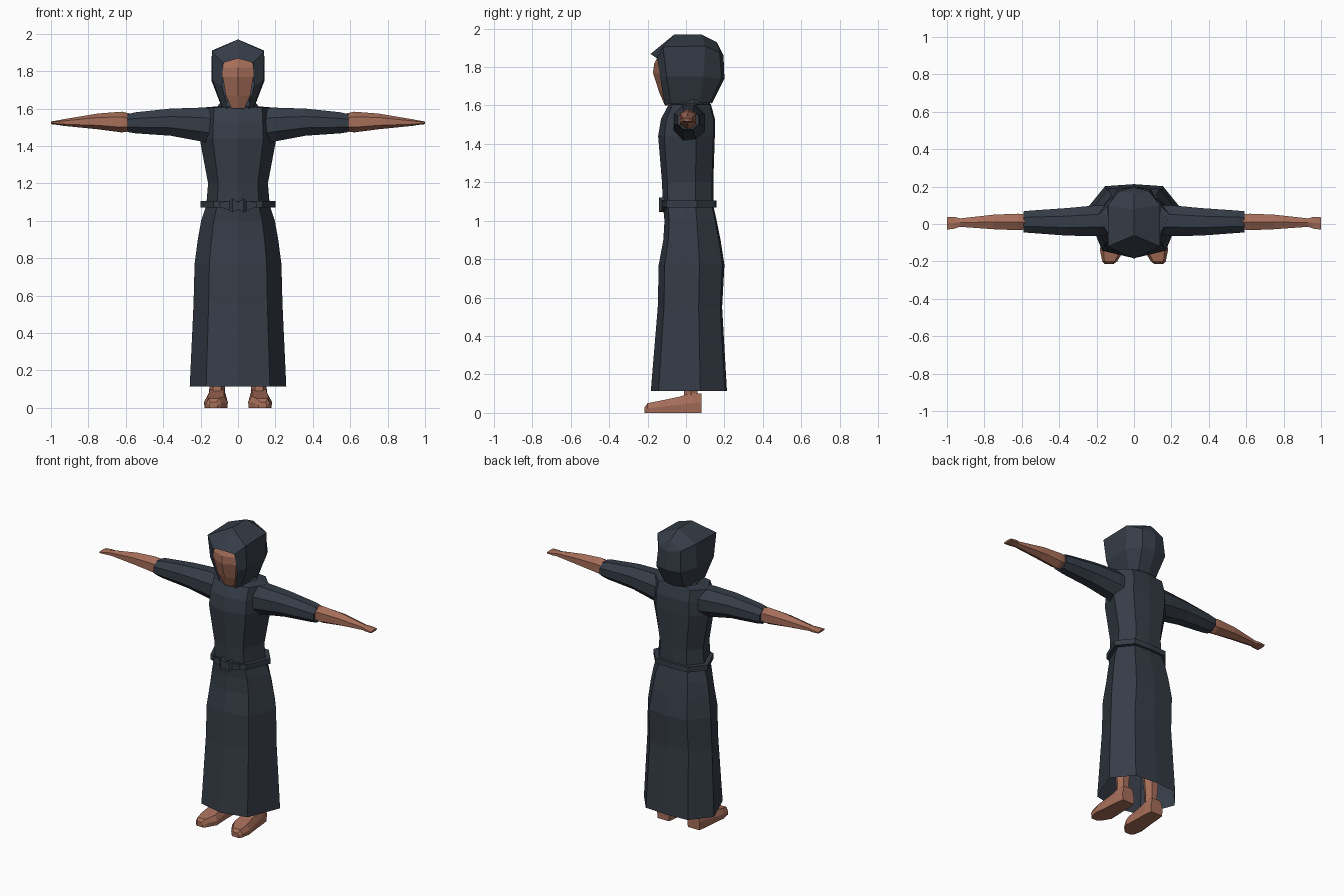
import bpy, bmesh, math

cube = bpy.data.objects.get("Cube")
if cube:
    bpy.data.objects.remove(cube)


def material(name, rgb):
    m = bpy.data.materials.new(name)
    m.use_nodes = True
    m.diffuse_color = (*rgb, 1)
    bsdf = next(n for n in m.node_tree.nodes if n.type == 'BSDF_PRINCIPLED')
    bsdf.inputs["Base Color"].default_value = (*rgb, 1)
    bsdf.inputs["Roughness"].default_value = 0.9
    return m


CLOTH = material("dark slate cloth", (0.036, 0.046, 0.063))
SKIN = material("brown skin", (0.38, 0.155, 0.10))


def loft(name, rings, mat, closed=True, caps=False, loop=False, mirror=False):
    """Skin a list of equally long point rings with flat faces."""
    bm = bmesh.new()
    rows = [[bm.verts.new(p) for p in ring] for ring in rings]
    n = len(rows[0])
    pairs = list(zip(rows, rows[1:])) + ([(rows[-1], rows[0])] if loop else [])
    for a, b in pairs:
        for i in range(n if closed else n - 1):
            j = (i + 1) % n
            bm.faces.new((a[i], a[j], b[j], b[i]))
    if caps:
        bm.faces.new(rows[0])
        bm.faces.new(rows[-1])
    bmesh.ops.remove_doubles(bm, verts=bm.verts, dist=0.0005)
    bmesh.ops.recalc_face_normals(bm, faces=bm.faces)
    me = bpy.data.meshes.new(name)
    bm.to_mesh(me)
    bm.free()
    me.materials.append(mat)
    ob = bpy.data.objects.new(name, me)
    bpy.context.scene.collection.objects.link(ob)
    if mirror:
        mod = ob.modifiers.new("Mirror", 'MIRROR')
        mod.use_clip = True
    return ob


def body_ring(z, w, front, back, corner=0.78):
    """Eight-sided robe section with a centre line front and back."""
    half = [(0.66 * w, front * corner), (w, 0.35 * back), (0.6 * w, 0.95 * back)]
    pts = [(0, front)] + half + [(0, back)] + [(-x, y) for x, y in reversed(half)]
    return [(x, y, z) for x, y in pts]


def limb_ring(x, y0, y1, z0, z1, n=8):
    """Section across an arm, given by its limits in y and z."""
    k = 0.5 / math.cos(math.pi / n)
    ring = []
    for i in range(n):
        a = 2 * math.pi * (i + 0.5) / n
        ring.append((x, (y0 + y1) / 2 + (y1 - y0) * k * math.cos(a),
                     (z0 + z1) / 2 + (z1 - z0) * k * math.sin(a)))
    return ring


# Robe: open hem, waist, chest, shoulders and collar
robe = [(0.115, 0.258, -0.183, 0.213), (0.55, 0.238, -0.147, 0.188),
        (0.77, 0.232, -0.142, 0.2), (0.9, 0.215, -0.118, 0.18),
        (1.0, 0.197, -0.112, 0.16), (1.08, 0.17, -0.12, 0.142),
        (1.2, 0.16, -0.125, 0.142), (1.44, 0.205, -0.145, 0.15),
        (1.53, 0.2, -0.13, 0.15), (1.605, 0.195, -0.09, 0.13),
        (1.612, 0.11, -0.08, 0.125), (1.67, 0.065, -0.06, 0.11)]
loft("robe", [body_ring(*r) for r in robe], CLOTH)

# Belt band and its knot
loft("belt", [body_ring(1.07, 0.165, -0.11, 0.13), body_ring(1.07, 0.2, -0.13, 0.16),
              body_ring(1.105, 0.2, -0.13, 0.16), body_ring(1.105, 0.165, -0.11, 0.13)],
     CLOTH, loop=True)


def knot_ring(x, z0, z1, y):
    return [(x, y, z0), (x, y, z1), (x, -0.1, z1), (x, -0.1, z0)]


loft("belt_knot", [knot_ring(0, 1.06, 1.1, -0.14), knot_ring(0.03, 1.045, 1.12, -0.14),
                   knot_ring(0.045, 1.055, 1.105, -0.125), knot_ring(0.1, 1.075, 1.1, -0.122)],
     CLOTH, mirror=True)

# Sleeves
sleeve = [(0.1, -0.06, 0.1, 1.4, 1.603), (0.2, -0.065, 0.1, 1.425, 1.605),
          (0.36, -0.062, 0.085, 1.455, 1.6), (0.55, -0.048, 0.072, 1.468, 1.58),
          (0.59, -0.045, 0.068, 1.475, 1.57)]
loft("sleeves", [limb_ring(*s) for s in sleeve], CLOTH, caps=True, mirror=True)

# Forearms with flattened hands
arm = [(0.54, -0.025, 0.05, 1.49, 1.56), (0.62, -0.033, 0.055, 1.48, 1.576),
       (0.75, -0.028, 0.05, 1.495, 1.568), (0.93, -0.015, 0.03, 1.51, 1.541),
       (0.96, -0.025, 0.038, 1.514, 1.536), (1.0, -0.03, 0.036, 1.518, 1.53)]
loft("arms", [limb_ring(*a, n=6) for a in arm], SKIN, caps=True, mirror=True)

# Hood: arches from the face opening to the back, half then mirrored
hood = [
    [(0.055, -0.11, 1.6), (0.085, -0.13, 1.72), (0.08, -0.15, 1.845), (0, -0.185, 1.868)],
    [(0.085, -0.08, 1.61), (0.135, -0.10, 1.75), (0.14, -0.12, 1.905), (0, -0.06, 1.97)],
    [(0.09, 0.07, 1.615), (0.142, 0.09, 1.75), (0.14, 0.1, 1.91), (0, 0.08, 1.97)],
    [(0.07, 0.125, 1.615), (0.09, 0.185, 1.74), (0.08, 0.175, 1.875), (0, 0.16, 1.93)],
    [(0, 0.135, 1.61), (0, 0.2, 1.74), (0, 0.195, 1.86), (0, 0.16, 1.93)]]
loft("hood", hood, CLOTH, closed=False, mirror=True)

# Face: ridged front plane with cheeks running back into the hood
face = [(1.6, 0.035, -0.11, -0.1), (1.67, 0.065, -0.14, -0.12),
        (1.77, 0.082, -0.172, -0.138), (1.82, 0.082, -0.165, -0.142),
        (1.87, 0.075, -0.14, -0.12)]
loft("face", [[(0, f, z), (w, s, z), (w, 0, z)] for z, w, f, s in face],
     SKIN, closed=False, mirror=True)

# Feet: blunt heel to narrow toe
foot = [(0.08, 0.112, 0.045, 0.1), (0.03, 0.112, 0.052, 0.105), (-0.03, 0.114, 0.055, 0.085),
        (-0.14, 0.118, 0.064, 0.062), (-0.2, 0.13, 0.04, 0.05), (-0.215, 0.132, 0.022, 0.03)]
loft("feet", [[(c + u * w, y, v * h) for u, v in
               ((-0.95, 0), (-1, 0.5), (-0.7, 1), (0.7, 1), (1, 0.5), (0.95, 0))]
              for y, c, w, h in foot], SKIN, caps=True, mirror=True)

# Legs under the robe
leg = [(0.07, 0.043), (0.14, 0.04), (0.3, 0.055), (0.5, 0.058), (0.85, 0.08)]
loft("legs", [[(0.112 + r * math.cos(math.tau * i / 6), 0.025 + r * math.sin(math.tau * i / 6), z)
               for i in range(6)] for z, r in leg], SKIN, caps=True, mirror=True)
